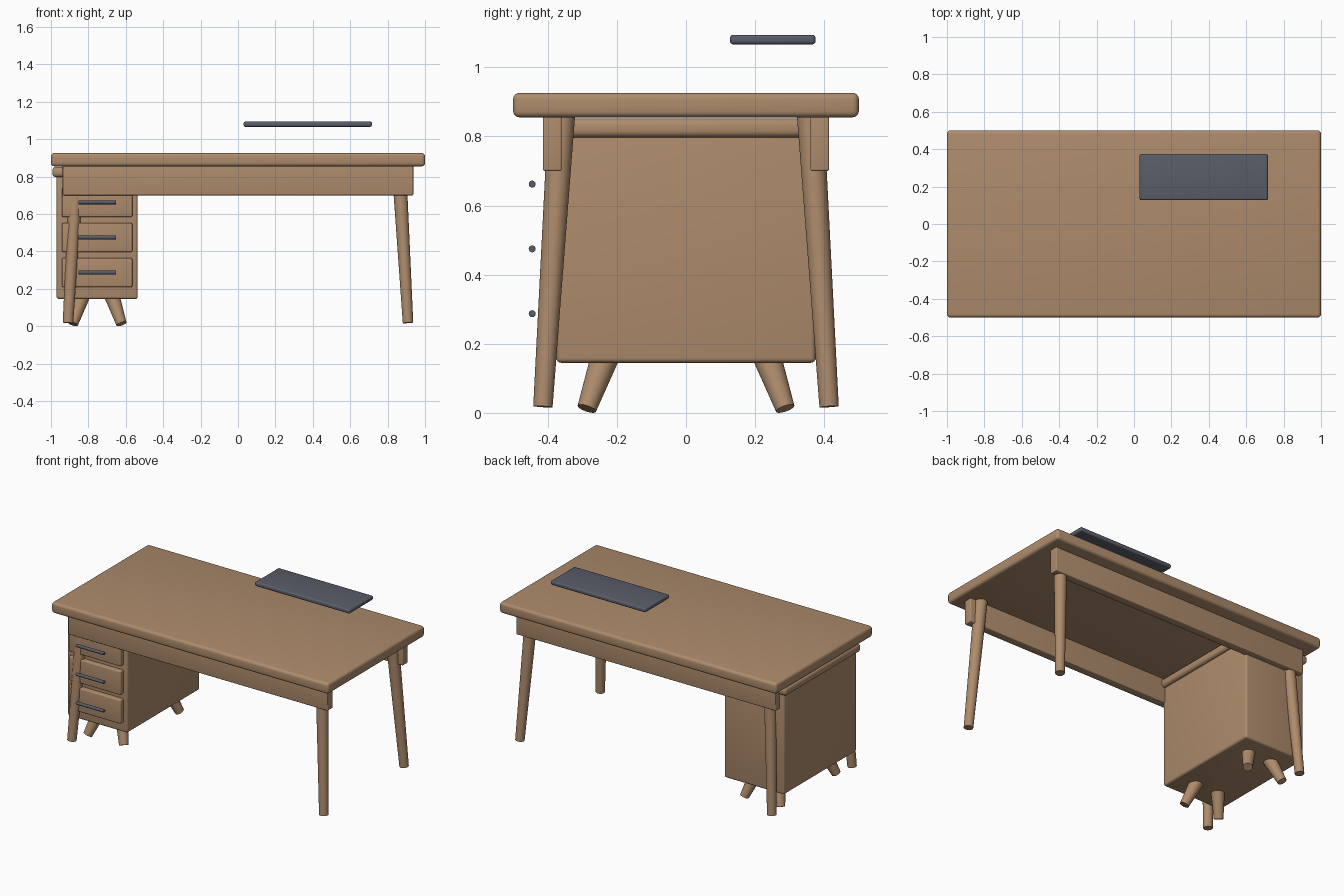
import bpy
import bmesh
from mathutils import Matrix, Vector

if "Cube" in bpy.data.objects:
    bpy.data.objects.remove(bpy.data.objects["Cube"], do_unlink=True)


def material(name, colour):
    mat = bpy.data.materials.new(name)
    mat.use_nodes = True
    mat.diffuse_color = colour
    mat.node_tree.nodes["Principled BSDF"].inputs["Base Color"].default_value = colour
    return mat


WOOD = material("warm wood", (0.42, 0.26, 0.15, 1))
DARK = material("dark slate", (0.1, 0.11, 0.14, 1))


def finish(name, bm, mat):
    mesh = bpy.data.meshes.new(name)
    bm.to_mesh(mesh)
    bm.free()
    mesh.materials.append(mat)
    obj = bpy.data.objects.new(name, mesh)
    bpy.context.collection.objects.link(obj)
    bpy.ops.object.select_all(action='DESELECT')
    obj.select_set(True)
    bpy.context.view_layer.objects.active = obj
    bpy.ops.object.shade_smooth_by_angle(angle=0.7)
    return obj


def box(name, low, high, bevel, mat=WOOD):
    """Rounded box between two opposite corners."""
    low, high = Vector(low), Vector(high)
    bm = bmesh.new()
    bmesh.ops.create_cube(bm, size=1)
    bmesh.ops.scale(bm, vec=high - low, verts=bm.verts)
    bmesh.ops.translate(bm, vec=(low + high) / 2, verts=bm.verts)
    bmesh.ops.bevel(bm, geom=bm.edges[:], offset=bevel, segments=4,
                    profile=0.5, affect='EDGES')
    return finish(name, bm, mat)


def rod(name, start, end, r_start, r_end, mat=WOOD):
    """Tapered round bar from start to end."""
    start, end = Vector(start), Vector(end)
    axis = end - start
    turn = axis.to_track_quat('Z', 'Y').to_matrix().to_4x4()
    bm = bmesh.new()
    bmesh.ops.create_cone(bm, cap_ends=True, segments=32, radius1=r_start,
                          radius2=r_end, depth=axis.length,
                          matrix=Matrix.Translation((start + end) / 2) @ turn)
    return finish(name, bm, mat)


SIDES = ((-1, "right"), (1, "left"))
ENDS = ((-1, "front"), (1, "back"))

# Table top and the two aprons under it
box("table_top", (-1, -0.5, 0.855), (1, 0.5, 0.926), 0.018)
for sy, end in ENDS:
    box(end + "_apron", (-0.937, sy * 0.387 - 0.027, 0.7),
        (0.937, sy * 0.387 + 0.027, 0.86), 0.005)

# Splayed table legs
for sx, side in SIDES:
    for sy, end in ENDS:
        rod(f"{end}_{side}_leg", (sx * 0.86, sy * 0.36, 0.86),
            (sx * 0.909, sy * 0.414, 0.018), 0.039, 0.028)

# Drawer cabinet with its lid
CX = -0.753
box("cabinet_body", (CX - 0.217, -0.375, 0.145), (CX + 0.217, 0.375, 0.81), 0.014)
box("cabinet_lid", (CX - 0.24, -0.39, 0.797), (CX + 0.24, 0.39, 0.852), 0.02)

# Drawers and bar handles
for i, level in enumerate(("lower", "middle", "upper")):
    z = 0.287 + i * 0.1875
    box(level + "_drawer", (CX - 0.188, -0.405, z - 0.078),
        (CX + 0.188, -0.36, z + 0.078), 0.008)
    rod(level + "_handle", (CX - 0.1, -0.445, z), (CX + 0.1, -0.445, z),
        0.01, 0.01, DARK)

# Splayed cabinet feet
for sx, side in SIDES:
    for sy, end in ENDS:
        rod(f"{end}_{side}_cabinet_foot", (CX + sx * 0.08, sy * 0.235, 0.16),
            (CX + sx * 0.13, sy * 0.287, 0.0125), 0.041, 0.028)

# Flat slab hovering above the top
box("slab", (0.03, 0.127, 1.066), (0.716, 0.375, 1.094), 0.01, DARK)
